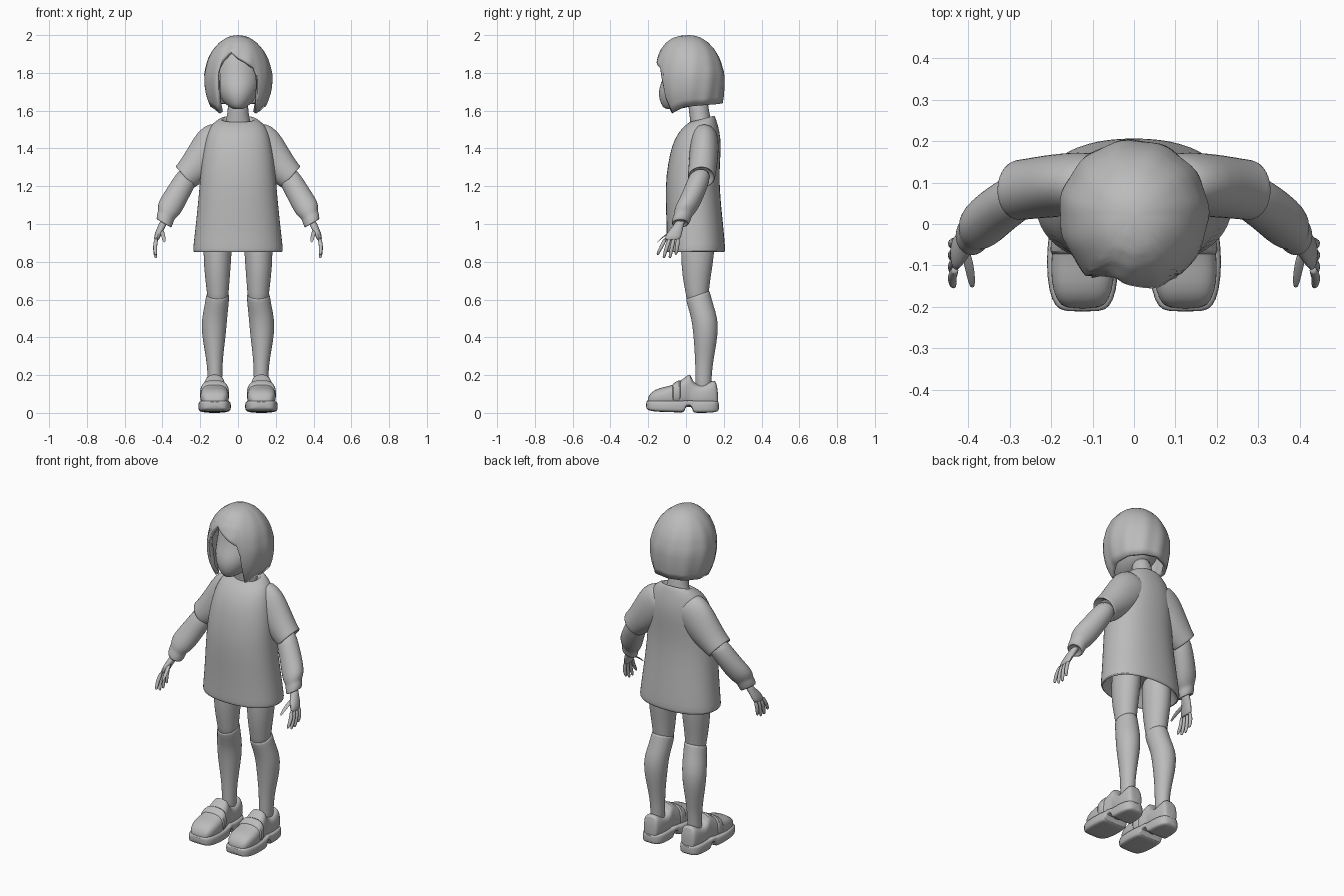
import bpy, bmesh, math
from mathutils import Vector

X, Y, Z = Vector((1, 0, 0)), Vector((0, 1, 0)), Vector((0, 0, 1))
grey = bpy.data.materials.new("plain_grey")
grey.diffuse_color = (0.5, 0.5, 0.5, 1)


def finish(name, bm, mirror=False, subsurf=1, thickness=0):
    bmesh.ops.recalc_face_normals(bm, faces=bm.faces)
    me = bpy.data.meshes.new(name)
    bm.to_mesh(me)
    bm.free()
    me.materials.append(grey)
    ob = bpy.data.objects.new(name, me)
    bpy.context.collection.objects.link(ob)
    if mirror:
        m = ob.modifiers.new("mirror", 'MIRROR')
        m.use_mirror_merge = False
    if thickness:
        s = ob.modifiers.new("thickness", 'SOLIDIFY')
        s.thickness, s.offset = thickness, -1
    if subsurf:
        ob.modifiers.new("smooth", 'SUBSURF').levels = subsurf
        ob.modifiers["smooth"].render_levels = subsurf
    bpy.ops.object.select_all(action='DESELECT')
    ob.select_set(True)
    bpy.context.view_layer.objects.active = ob
    bpy.ops.object.shade_smooth_by_angle(angle=math.radians(50))
    return ob


def loft(name, rings, u=X, v=Y, sides=20, n=2, mirror=False, subsurf=1):
    """Skin through rings (x, y, z, half_u, half_v, optional tilt)."""
    bm = bmesh.new()
    loops = []
    for r in rings:
        tilt = r[5] if len(r) > 5 else 0
        loop = []
        for i in range(sides):
            a = 2 * math.pi * i / sides
            c, s = math.cos(a), math.sin(a)
            pu = r[3] * math.copysign(abs(c) ** (2 / n), c)
            pv = r[4] * math.copysign(abs(s) ** (2 / n), s)
            loop.append(bm.verts.new(Vector(r[:3]) + u * pu + v * pv + Z * tilt * pv))
        loops.append(loop)
    for a, b in zip(loops, loops[1:]):
        for i in range(sides):
            j = (i + 1) % sides
            bm.faces.new((a[i], a[j], b[j], b[i]))
    bm.faces.new(loops[0])
    bm.faces.new(loops[-1])
    return finish(name, bm, mirror, subsurf)


def lerp(table, t):
    for (a, p), (b, q) in zip(table, table[1:]):
        if a <= t <= b:
            return p + (q - p) * (t - a) / (b - a)
    return table[0][1] if t < table[0][0] else table[-1][1]


# Head and neck
loft("head", [(0, -.075, 1.607, .02, .03), (0, -.05, 1.62, .05, .075),
              (0, -.02, 1.65, .083, .12), (0, 0, 1.69, .108, .148),
              (0, .01, 1.74, .122, .15), (0, .03, 1.8, .127, .138),
              (0, .03, 1.87, .118, .13), (0, .03, 1.93, .08, .09), (0, .03, 1.95, .02, .02)])
loft("neck", [(0, .08, 1.48, .08, .06), (0, .08, 1.54, .068, .056),
              (0, .07, 1.58, .055, .054), (0, .06, 1.68, .055, .055)])

# Bob hair: shell from the crown to an edge line that opens around the face
edge = [(-180, 1.64), (-120, 1.63), (-75, 1.62), (-45, 1.585), (-40, 1.64), (-35, 1.8),
        (-30, 1.87), (-17, 1.915), (0, 1.88), (20, 1.845), (33, 1.82), (40, 1.66),
        (45, 1.585), (75, 1.62), (120, 1.63), (180, 1.64)]
shape = [(1.58, .68), (1.63, .83), (1.68, .94), (1.74, 1), (1.8, 1), (1.87, .9),
         (1.92, .75), (1.96, .55), (1.985, .35), (1.997, .15), (2, 0)]
bm = bmesh.new()
crown = bm.verts.new((0, .02, 2))
cols, rows, grid = 72, 16, []
for i in range(cols):
    deg = -180 + 360 * i / cols
    th = math.radians(deg)
    front, back = max(0, math.cos(th)), max(0, -math.cos(th))
    col = []
    for k in range(1, rows + 1):
        w = k / rows
        z = 2 - (2 - lerp(edge, deg)) * w ** 1.6
        r = lerp(shape, z) ** (1 - .25 * front)
        if z < 1.74:
            r += .5 * (1 - r) * back
        r *= 1 + .018 * w * math.sin(11 * th + 4 * w)
        ry = .175 + .028 * front
        col.append(bm.verts.new((.18 * r * math.sin(th), .03 - .01 * (1 - w) - ry * r * math.cos(th), z)))
    grid.append(col)
for i in range(cols):
    a, b = grid[i], grid[(i + 1) % cols]
    bm.faces.new((crown, a[0], b[0]))
    for k in range(rows - 1):
        bm.faces.new((a[k], a[k + 1], b[k + 1], b[k]))
finish("hair", bm, subsurf=0, thickness=.022)

# Long loose shirt with folded hem and collar
loft("shirt_body", [(0, .05, .95, .17, .11), (0, .05, .87, .21, .135), (0, .05, .846, .23, .148),
                    (0, .052, .855, .24, .156), (0, .052, .88, .238, .156), (0, .047, 1, .224, .15),
                    (0, .032, 1.2, .204, .144), (0, .042, 1.32, .196, .138),
                    (0, .056, 1.42, .18, .131), (0, .07, 1.49, .162, .108),
                    (0, .08, 1.53, .138, .085, .1), (0, .085, 1.555, .1, .068, .25),
                    (0, .085, 1.56, .085, .06, .3), (0, .085, 1.53, .07, .05)],
     sides=28, n=2.25)
su = Vector((.66, 0, .75))
loft("short_sleeve", [(.05, .097, 1.46, .085, .06), (.075, .097, 1.455, .108, .074),
                      (.135, .097, 1.41, .117, .078), (.2, .092, 1.33, .098, .077),
                      (.26, .084, 1.268, .079, .074), (.28, .082, 1.25, .077, .074),
                      (.283, .082, 1.247, .073, .07), (.275, .08, 1.254, .06, .058),
                      (.255, .08, 1.28, .055, .052)], u=su, mirror=True)

# Puffy lower sleeve gathered into a cuff
fu = Vector((.87, 0, .5))
loft("lower_sleeve", [(.25, .08, 1.28, .05, .05), (.28, .066, 1.23, .06, .06),
                      (.32, .04, 1.16, .063, .061), (.355, .01, 1.1, .067, .062),
                      (.372, -.005, 1.07, .062, .058), (.38, -.015, 1.047, .048, .048),
                      (.384, -.02, 1.036, .05, .05), (.392, -.03, 1.005, .047, .048),
                      (.393, -.031, 1.0, .04, .042), (.39, -.028, 1.015, .025, .03)],
     u=fu, mirror=True)

# Hands
loft("palm", [(.39, -.028, 1.02, .022, .026), (.4, -.038, .995, .022, .027),
              (.415, -.055, .965, .021, .038), (.427, -.068, .935, .018, .044),
              (.432, -.074, .912, .013, .042)], sides=12, mirror=True)
for i, name in enumerate(("index", "middle", "ring", "little")):
    y0, y1 = -.107 + .022 * i, -.148 + .032 * i
    tip = (.835, .818, .818, .836)[i]
    loft(name + "_finger", [(.43, y0, .93, .012, .012), (.441, (y0 + y1) / 2, .882, .012, .012),
                            (.437, y1, tip + .012, .01, .01), (.435, y1 - .002, tip, .005, .005)],
         sides=8, mirror=True)
loft("thumb", [(.412, -.05, .975, .012, .013), (.4, -.09, .955, .013, .014),
               (.393, -.13, .925, .011, .011), (.39, -.155, .902, .006, .006)],
     v=Vector((0, .6, .8)), sides=8, mirror=True)

# Legs and knee socks
loft("thigh", [(.1, .065, 1, .078, .092), (.11, .062, .84, .076, .09),
               (.109, .055, .72, .067, .076), (.107, .06, .63, .057, .06), (.107, .06, .56, .052, .055)],
     mirror=True)
loft("knee_sock", [(.107, .062, .61, .05, .05, .3), (.107, .062, .628, .058, .061, .35),
                   (.108, .063, .62, .062, .064, .35), (.113, .076, .57, .064, .066, .15),
                   (.125, .099, .5, .068, .071), (.128, .104, .42, .065, .066),
                   (.126, .1, .33, .051, .055), (.123, .095, .25, .041, .046),
                   (.122, .092, .18, .039, .043), (.122, .092, .08, .038, .042)], mirror=True)


# Chunky loafers, each ring given as (y, bottom, top, half width)
def shoe_part(name, rows, n):
    loft(name, [(.124, y, (lo + hi) / 2, w, (hi - lo) / 2) for y, lo, hi, w in rows],
         v=Z, n=n, mirror=True)


shoe_part("shoe_sole", [(-.212, .025, .06, .045), (-.2, .013, .066, .066), (-.165, .006, .068, .082),
                        (-.09, .004, .066, .089), (-.025, .002, .066, .082), (-.008, .002, .066, .078),
                        (-.002, .04, .066, .075), (.03, .04, .066, .07), (.036, .001, .066, .07),
                        (.05, 0, .066, .07), (.12, 0, .066, .07), (.16, .004, .064, .055),
                        (.176, .012, .06, .03)], 5)
shoe_part("shoe_upper", [(-.205, .04, .075, .042), (-.185, .04, .112, .064), (-.14, .035, .134, .077),
                         (-.08, .03, .143, .077), (-.03, .03, .168, .068), (.01, .03, .203, .058),
                         (.024, .03, .208, .054), (.036, .03, .165, .056), (.07, .03, .143, .057),
                         (.11, .03, .155, .057), (.145, .03, .175, .05), (.16, .03, .168, .044),
                         (.17, .035, .11, .034)], 2.8)
shoe_part("shoe_strap", [(-.075, .05, .143, .072), (-.072, .04, .155, .081),
                         (-.03, .04, .18, .075), (-.026, .05, .167, .065)], 2.8)
